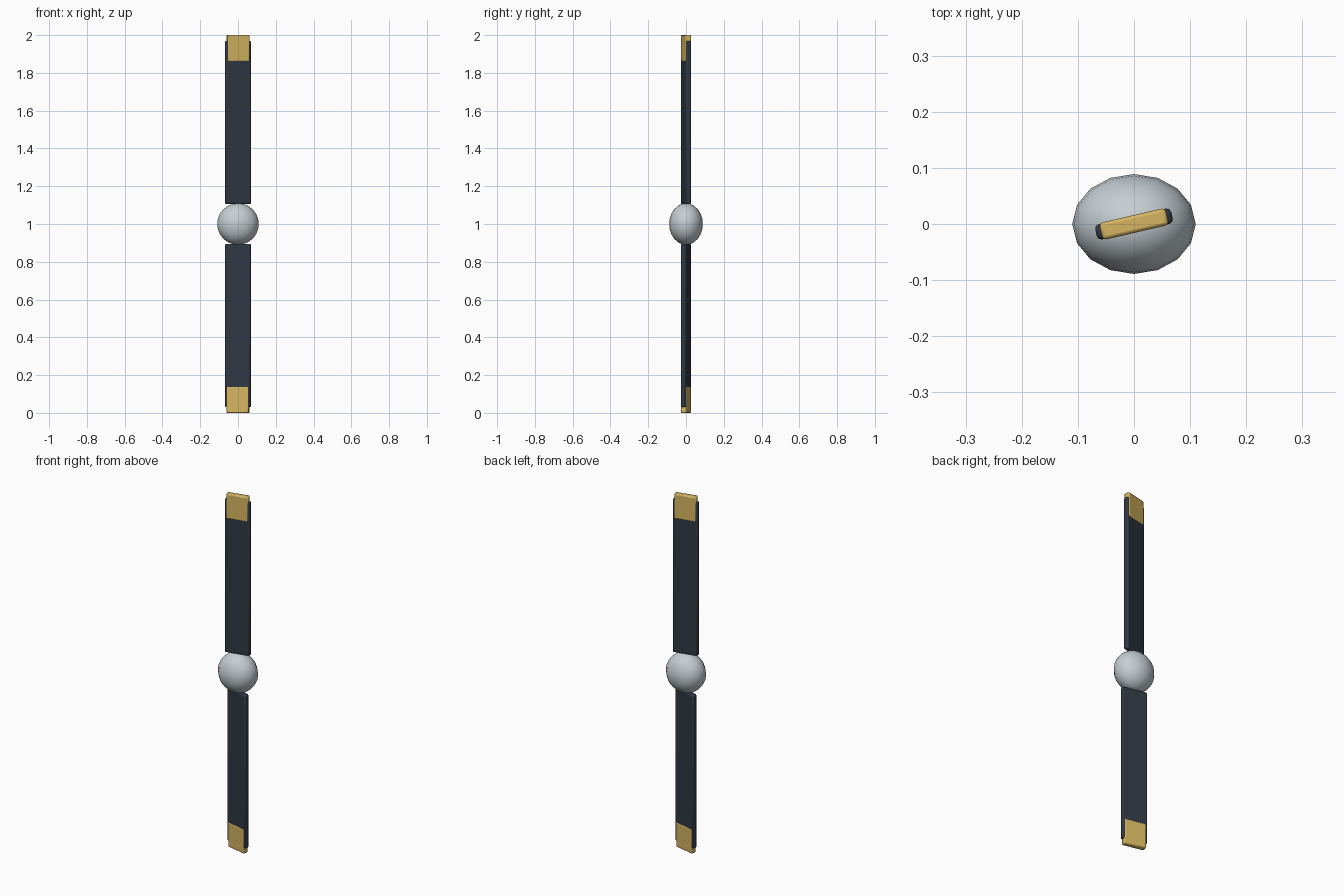
import bpy
from math import radians
from mathutils import Matrix

cube = bpy.data.objects.get("Cube")
if cube:
    bpy.data.objects.remove(cube, do_unlink=True)


def material(name, color):
    m = bpy.data.materials.new(name)
    m.use_nodes = True
    m.diffuse_color = (*color, 1)
    m.node_tree.nodes["Principled BSDF"].inputs["Base Color"].default_value = (*color, 1)
    return m


slate = material("dark_slate", (0.03, 0.039, 0.056))
gold = material("gold", (0.66, 0.46, 0.12))
silver = material("pale_silver", (0.56, 0.62, 0.65))

PITCH = radians(13)


def rounded_box(name, size, z, pitch, bevel, mat):
    """Bevelled box centred on the axis and turned by the blade pitch."""
    bpy.ops.mesh.primitive_cube_add(size=1, location=(0, 0, z))
    ob = bpy.context.object
    ob.name = name
    ob.data.transform(Matrix.Diagonal((*size, 1)))
    ob.rotation_euler.z = pitch
    ob.data.materials.append(mat)
    mod = ob.modifiers.new("Rounded edges", "BEVEL")
    mod.width = bevel
    mod.segments = 2
    bpy.ops.object.shade_smooth_by_angle(angle=radians(35))
    return ob


# Hub: a sphere flattened front to back
bpy.ops.mesh.primitive_uv_sphere_add(segments=16, ring_count=12, radius=1, location=(0, 0, 1))
hub = bpy.context.object
hub.name = "hub"
hub.data.transform(Matrix.Diagonal((0.11, 0.089, 0.11, 1)))
hub.data.materials.append(silver)
bpy.ops.object.shade_smooth()

# Two blades with opposite pitch, each with a coloured tip
for side, s in (("upper", 1), ("lower", -1)):
    rounded_box(side + "_blade", (0.139, 0.028, 0.865), 1 + s * 0.5375, s * PITCH, 0.008, slate)
    rounded_box(side + "_blade_tip", (0.121, 0.031, 0.14), 1 + s * 0.93, s * PITCH, 0.006, gold)
